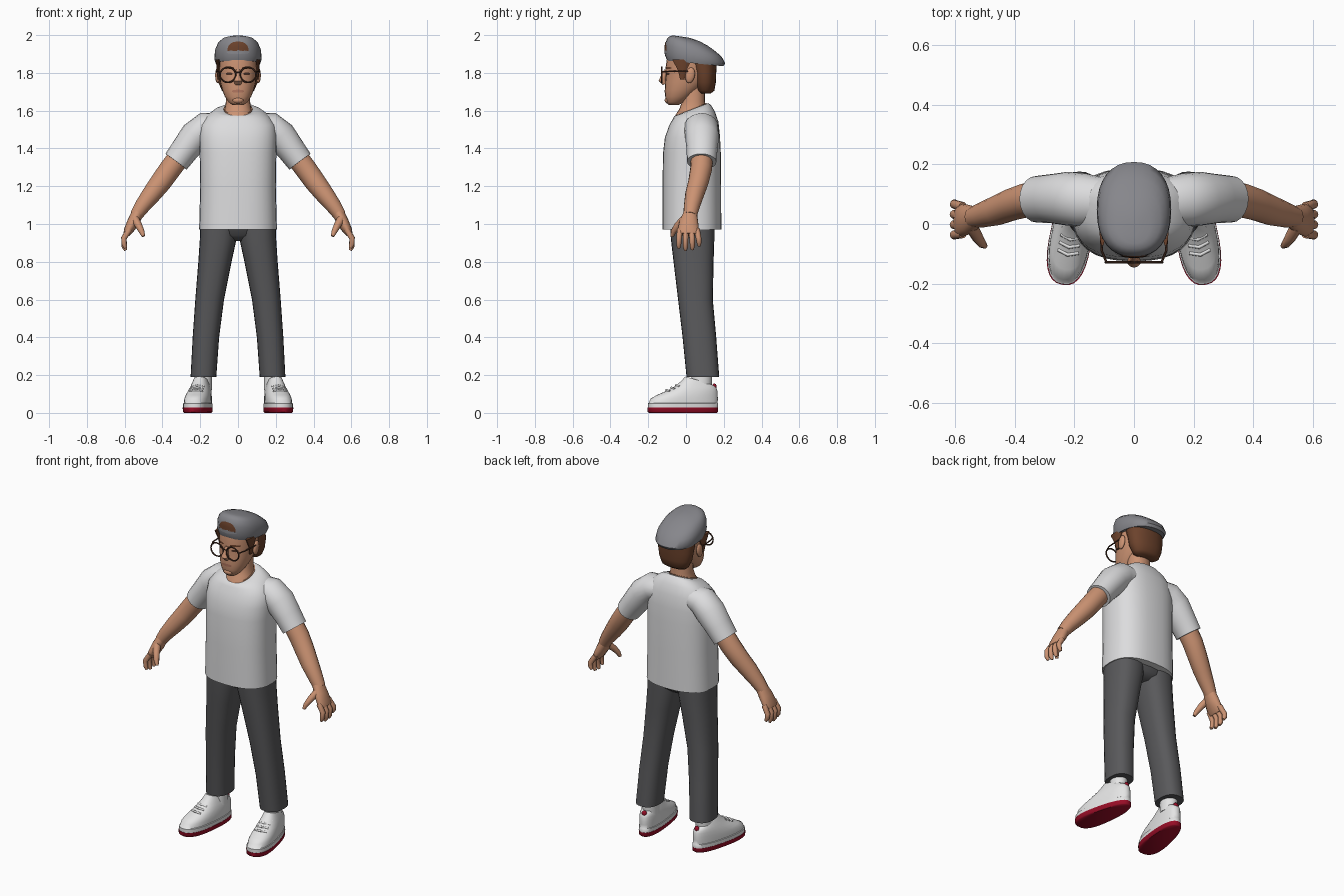
import bpy, bmesh, math
from mathutils import Vector, Matrix

cube = bpy.data.objects.get("Cube")
if cube:
    bpy.data.objects.remove(cube)


def material(name, *rgb):
    m = bpy.data.materials.new(name)
    m.use_nodes = True
    m.diffuse_color = (*rgb, 1)
    m.node_tree.nodes["Principled BSDF"].inputs["Base Color"].default_value = (*rgb, 1)
    return m


skin = material("skin", .60, .29, .17)
lip = material("lip", .46, .19, .12)
hair = material("brown hair", .15, .055, .025)
cloth = material("white cotton", .72, .72, .73)
trouser = material("charcoal cloth", .10, .10, .105)
felt = material("grey felt", .24, .24, .26)
leather = material("white leather", .78, .78, .78)
red = material("red rubber", .32, .004, .02)
frame = material("dark brown frame", .07, .03, .018)


# ---------- helpers ----------
def finish(name, bm, mats, mirror=False, angle=50):
    bmesh.ops.recalc_face_normals(bm, faces=bm.faces)
    mesh = bpy.data.meshes.new(name)
    bm.to_mesh(mesh)
    bm.free()
    for m in mats:
        mesh.materials.append(m)
    ob = bpy.data.objects.new(name, mesh)
    bpy.context.collection.objects.link(ob)
    bpy.ops.object.select_all(action='DESELECT')
    ob.select_set(True)
    bpy.context.view_layer.objects.active = ob
    bpy.ops.object.shade_smooth_by_angle(angle=math.radians(angle))
    if mirror:
        ob.modifiers.new("Mirror", 'MIRROR').use_mirror_merge = False
    return ob


def oval(centre, u, v, sides, power):
    pts = []
    for i in range(sides):
        a = math.tau * i / sides
        c, s = math.cos(a), math.sin(a)
        pts.append(centre + u * math.copysign(abs(c) ** (2 / power), c)
                   + v * math.copysign(abs(s) ** (2 / power), s))
    return pts


def skin_rings(bm, rings):
    loops = [[bm.verts.new(p) for p in r] for r in rings]
    n = len(loops[0])
    for a, b in zip(loops, loops[1:]):
        for i in range(n):
            j = (i + 1) % n
            bm.faces.new((a[i], a[j], b[j], b[i]))
    bm.faces.new(loops[0])
    bm.faces.new(loops[-1])


def stack(name, rows, mat, sides=24, power=2.2, mirror=False):
    """Horizontal rings: height, half width, front, back, tilt, centre x."""
    bm = bmesh.new()
    rings = []
    for row in rows:
        z, w, f, b, tilt, cx = (*row, 0, 0)[:6] if len(row) < 6 else row
        half = (b - f) / 2
        rings.append(oval(Vector((cx, (f + b) / 2, z)), Vector((w, 0, 0)),
                          Vector((0, half, half * tilt)), sides, power))
    skin_rings(bm, rings)
    return finish(name, bm, [mat], mirror)


def tube(name, path, mat, sides=14, mirror=False):
    """Rings across a path of x, y, z, in-plane radius, depth radius."""
    bm = bmesh.new()
    pts = [Vector(p[:3]) for p in path]
    rings = []
    for i, p in enumerate(path):
        t = (pts[min(i + 1, len(pts) - 1)] - pts[max(i - 1, 0)])
        if (pts[0] - pts[-1]).length < 1e-5 and i in (0, len(pts) - 1):
            t = pts[1] - pts[-2]
        t.normalize()
        ref = Vector((0, 1, 0)) if abs(t.y) < .8 else Vector((0, 0, 1))
        v = (ref - t * ref.dot(t)).normalized()
        rings.append(oval(pts[i], v.cross(t) * p[3], v * p[-1], sides, 2))
    skin_rings(bm, rings)
    return finish(name, bm, [mat], mirror)


def ball(name, at, size, mat, mirror=False, turn=0):
    bm = bmesh.new()
    m = Matrix.Translation(at) @ Matrix.Rotation(turn, 4, 'X') @ Matrix.Diagonal((*size, 1))
    bmesh.ops.create_uvsphere(bm, u_segments=14, v_segments=9, radius=1, matrix=m)
    return finish(name, bm, [mat], mirror)


def patch(name, x, z, w, h, target, mat, mirror=False, floor=-1):
    """Thin painted oval wrapped onto the front of a target."""
    bm = bmesh.new()
    loops = []
    for k in (1, .75, .5, .25):
        pts = oval(Vector((x, -.5, z)), Vector((w * k, 0, 0)), Vector((0, 0, h * k)), 20, 2.4)
        for p in pts:
            p.z = max(p.z, z + floor * h * k)
        loops.append(pts)
    skin_rings(bm, loops)
    bm.faces.ensure_lookup_table()
    bm.faces.remove(bm.faces[-2])
    ob = finish(name, bm, [mat])
    wrap = ob.modifiers.new("Wrap", 'SHRINKWRAP')
    wrap.target, wrap.wrap_method = target, 'PROJECT'
    wrap.use_project_y, wrap.wrap_mode, wrap.offset = True, 'ABOVE_SURFACE', .003
    if mirror:
        ob.modifiers.new("Mirror", 'MIRROR').use_mirror_merge = False
    return ob


# ---------- head ----------
head = stack("head", [(1.63, .03, -.092, -.04), (1.645, .05, -.104, -.01), (1.675, .07, -.11, .03),
                      (1.71, .084, -.112, .07), (1.75, .094, -.11, .11), (1.79, .1, -.106, .13),
                      (1.83, .103, -.108, .14), (1.88, .104, -.1, .14)], skin)
stack("neck", [(1.53, .1, -.075, .12), (1.57, .085, -.06, .115), (1.61, .07, -.035, .105),
               (1.65, .064, -.02, .1), (1.74, .062, -.02, .1)], skin, 20)
tube("nose", [(0, -.106, 1.815, .011, .01), (0, -.118, 1.785, .014, .014),
              (0, -.126, 1.76, .023, .02), (0, -.112, 1.742, .018, .012)], skin)
ball("ears", (.108, .022, 1.787), (.013, .025, .042), skin, True, -.2)
patch("mouth", 0, 1.703, .032, .008, head, lip)
patch("eyes", .045, 1.795, .017, .007, head, frame, True)
patch("eyebrows", .047, 1.826, .027, .006, head, hair, True)
ball("chin", (0, -.096, 1.655), (.03, .017, .017), skin)

# ---------- hair ----------
stack("back_hair", [(1.69, .065, .075, .128), (1.705, .085, .055, .15), (1.75, .104, .04, .158),
                    (1.8, .112, .035, .16), (1.87, .113, 0, .165)], hair)
tube("sideburns", [(.1, -.02, 1.765, .008, .012), (.105, -.02, 1.81, .009, .022),
                   (.106, -.02, 1.87, .01, .055)], hair, 10, True)

# ---------- backwards cap ----------
cap = stack("cap", [(1.85, .118, -.1, .198, -.1), (1.873, .125, -.112, .208, -.14),
                    (1.918, .122, -.11, .188, -.21), (1.95, .108, -.1, .152, -.26),
                    (1.97, .088, -.083, .115, -.26), (1.983, .055, -.065, .07, -.22),
                    (1.99, .02, -.04, .02, -.15)], felt, 32, 2.3)
patch("cap_opening", 0, 1.915, .055, .05, cap, hair, floor=0)
patch("cap_strap", 0, 1.91, .06, .01, cap, felt)

# ---------- glasses ----------
rim = [(.053 + .042 * math.cos(a), -.128, 1.79 + .04 * math.sin(a), .0045)
       for a in (math.tau * i / 20 for i in range(21))]
tube("glasses_rims", rim, frame, 6, True)
tube("glasses_bridge", [(-.013, -.128, 1.8, .004), (0, -.13, 1.805, .004),
                        (.013, -.128, 1.8, .004)], frame, 6)
tube("glasses_temples", [(.093, -.127, 1.805, .004), (.108, -.09, 1.808, .004),
                         (.114, .02, 1.808, .004)], frame, 6, True)

# ---------- shirt ----------
stack("shirt_body", [(.97, .206, -.125, .187), (1.2, .2, -.125, .186), (1.38, .203, -.121, .184),
                     (1.46, .205, -.112, .18, .02), (1.53, .197, -.09, .172, .08),
                     (1.575, .162, -.072, .152, .2), (1.6, .122, -.063, .132, .3),
                     (1.607, .09, -.056, .118, .38)], cloth, 32, 2.5)
tube("shirt_sleeves", [(.1, .075, 1.52, .07, .08), (.17, .08, 1.515, .078, .09),
                       (.225, .085, 1.465, .084, .09), (.28, .085, 1.395, .075, .082),
                       (.328, .083, 1.33, .07, .078)], cloth, 20, True)
# skin showing inside the neckline
stack("neckline", [(1.58, .076, -.05, .105, .35), (1.611, .076, -.05, .108, .38)], skin)

# ---------- arms and hands ----------
tube("arms", [(.3, .085, 1.37, .058, .058), (.36, .08, 1.29, .058, .058),
              (.41, .065, 1.22, .056, .054), (.46, .045, 1.155, .05, .05),
              (.51, .03, 1.09, .041, .042), (.54, .022, 1.045, .034, .036)], skin, 16, True)
tube("palms", [(.53, .023, 1.06, .032, .036), (.555, .015, 1.01, .032, .05),
               (.58, .012, .965, .025, .056), (.59, .012, .945, .018, .052)], skin, 16, True)
for i, finger in enumerate(("index", "middle", "ring", "little")):
    y = -.032 + .03 * i
    drop = (.0, .012, .008, -.012)[i]
    tube(finger + "_fingers", [(.575, y, .97, .016), (.604, y * 1.15, .925, .015),
                               (.602, y * 1.2, .89 - drop, .0135),
                               (.594, y * 1.2, .872 - drop, .008)], skin, 10, True)
tube("thumbs", [(.545, -.01, 1.025, .022), (.525, -.045, .99, .019),
                (.51, -.066, .96, .015), (.5, -.074, .935, .009)], skin, 10, True)

# ---------- trousers ----------
stack("trouser_legs", [(.19, .068, .003, .176, 0, .183), (.4, .07, -.018, .16, 0, .17),
                       (.6, .076, -.042, .142, 0, .15), (.8, .088, -.066, .146, 0, .122),
                       (.92, .097, -.08, .15, 0, .105), (1, .1, -.085, .15, 0, .1)],
      trouser, 24, 2.4, True)
stack("trouser_hips", [(.91, .1, -.02, .1), (.94, .17, -.065, .14), (1, .195, -.085, .15)], trouser)


# ---------- shoes ----------
def place(ob):
    """Widen the toe, then turn the shoe outwards beside the centre line."""
    for v in ob.data.vertices:
        v.co.x *= 1 - .9 * v.co.y
    ob.data.transform(Matrix.Translation((.205, 0, 0)) @ Matrix.Rotation(.17, 4, 'Z'))


place(stack("shoe_soles", [(0, .062, -.198, .165), (.006, .067, -.206, .172), (.028, .068, -.207, .173)],
            red, 32, 2.5, True))
place(stack("shoe_uppers", [(.028, .067, -.205, .172), (.05, .067, -.205, .172), (.052, .063, -.2, .17),
                            (.075, .063, -.19, .171), (.095, .061, -.155, .17), (.118, .057, -.1, .168),
                            (.135, .052, -.06, .164, -.05), (.155, .045, -.025, .155, -.15),
                            (.17, .038, -.005, .14, -.3)], leather, 32, 2.4, True))
for i in range(4):
    y, z = -.105 + .026 * i, .118 + .0125 * i
    place(tube("shoe_laces_" + "abcd"[i], [(-.032, y + .012, z - .004, .006), (0, y, z + .003, .006),
                                           (.032, y + .012, z - .004, .006)], leather, 8, True))
place(ball("shoe_heel_tabs", (0, .152, .138), (.018, .012, .018), red, True))
stack("socks", [(.12, .046, .025, .135, 0, .183), (.23, .046, .03, .14, 0, .183)], leather, 16, 2, True)
